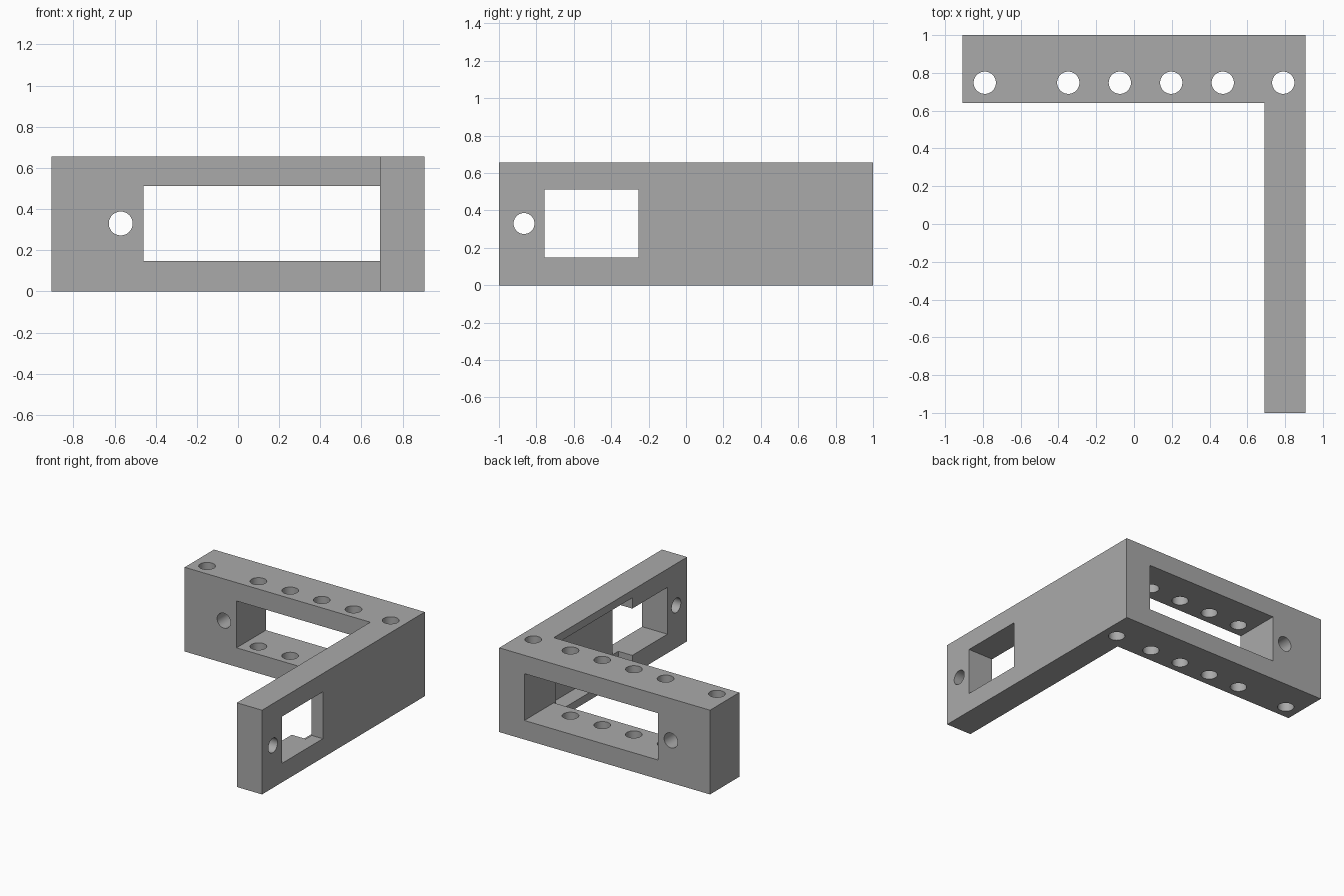
import bpy, bmesh
from math import radians
from mathutils import Matrix

if "Cube" in bpy.data.objects:
    bpy.data.objects.remove(bpy.data.objects["Cube"], do_unlink=True)

grey = bpy.data.materials.new("plain grey")
grey.use_nodes = True
grey.diffuse_color = (0.4, 0.4, 0.4, 1)
grey.node_tree.nodes["Principled BSDF"].inputs["Base Color"].default_value = (0.4, 0.4, 0.4, 1)

X, Y, Z = 0.907, 1.0, 0.655           # outer right, back and top limits
ARM_X, BAR_Y = 0.69, 0.64             # inner faces of the arm and the bar
LOW, HIGH, MID = 0.148, 0.512, 0.33   # window heights


def add_object(name, bm):
    bmesh.ops.recalc_face_normals(bm, faces=bm.faces)
    mesh = bpy.data.meshes.new(name)
    bm.to_mesh(mesh)
    bm.free()
    mesh.materials.append(grey)
    obj = bpy.data.objects.new(name, mesh)
    bpy.context.collection.objects.link(obj)
    return obj


def box(name, low, high):
    size = [b - a for a, b in zip(low, high)]
    mid = [(a + b) / 2 for a, b in zip(low, high)]
    bm = bmesh.new()
    bmesh.ops.create_cube(bm, size=1, matrix=Matrix.Translation(mid) @ Matrix.Diagonal((*size, 1)))
    return add_object(name, bm)


def rod(name, centre, radius, axis, length):
    turn = {"X": Matrix.Rotation(radians(90), 4, "Y"),
            "Y": Matrix.Rotation(radians(90), 4, "X"),
            "Z": Matrix.Identity(4)}[axis]
    bm = bmesh.new()
    bmesh.ops.create_cone(bm, cap_ends=True, segments=48, radius1=radius, radius2=radius,
                          depth=length, matrix=Matrix.Translation(centre) @ turn)
    return add_object(name, bm)


# L-shaped bracket body, extruded from its plan outline
outline = [(-X, BAR_Y), (ARM_X, BAR_Y), (ARM_X, -Y), (X, -Y), (X, Y), (-X, Y)]
bm = bmesh.new()
base = bm.faces.new([bm.verts.new((x, y, 0)) for x, y in outline])
top = bmesh.ops.extrude_face_region(bm, geom=[base])["geom"]
bmesh.ops.translate(bm, vec=(0, 0, Z), verts=[v for v in top if isinstance(v, bmesh.types.BMVert)])
bracket = add_object("corner_bracket", bm)

# Openings: bar window, arm window, and the wider pocket inside the arm
cutters = [
    box("bar_window", (-0.46, BAR_Y - 0.1, LOW), (ARM_X, Y + 0.1, HIGH)),
    box("arm_window", (ARM_X - 0.1, -0.757, LOW), (X + 0.1, -0.253, HIGH)),
    box("arm_pocket", (ARM_X - 0.1, -0.325, 0.06), (0.81, 0.615, 0.595)),
    rod("bar_side_hole", (-0.57, 0.8, MID), 0.058, "Y", 1),
    rod("arm_side_hole", (0.8, -0.866, MID), 0.056, "X", 1),
]
# Row of vertical mounting holes through the bar
for x in (-0.79, -0.348, -0.075, 0.197, 0.47, 0.79):
    cutters.append(rod("mounting_hole", (x, 0.748, MID), 0.059, "Z", 1))

bpy.ops.object.select_all(action="DESELECT")
bpy.context.view_layer.objects.active = bracket
bracket.select_set(True)
for cutter in cutters:
    mod = bracket.modifiers.new(cutter.name, "BOOLEAN")
    mod.operation = "DIFFERENCE"
    mod.solver = "EXACT"
    mod.object = cutter
    bpy.ops.object.modifier_apply(modifier=mod.name)
    bpy.data.objects.remove(cutter, do_unlink=True)

bpy.ops.object.shade_smooth_by_angle(angle=radians(30))
